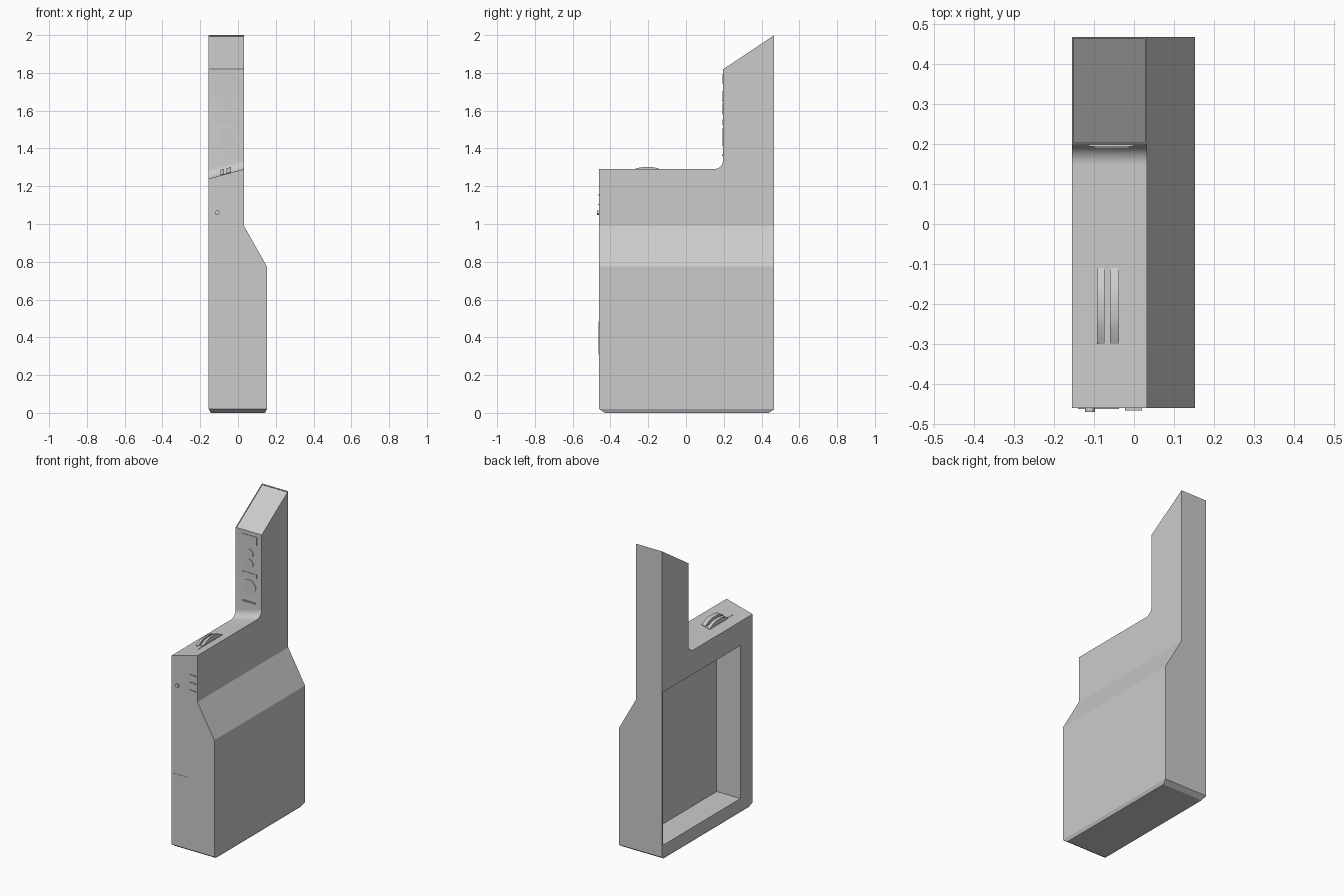
import bpy, bmesh, math
from mathutils import Vector

if "Cube" in bpy.data.objects:
    bpy.data.objects.remove(bpy.data.objects["Cube"])

X0, X1, X2 = -0.155, 0.032, 0.153      # left side, upper right side, lower right side
Y0, Y1, YT = -0.46, 0.467, 0.197       # front, back, tower front
TILT = 0.05 / (X1 - X0)                # sideways slope of the shelf


def shelf_z(x):
    return 1.29 + TILT * (x - X1)


def loft(name, a, b):
    """Solid between two matching closed loops of 3D points."""
    bm = bmesh.new()
    va = [bm.verts.new(p) for p in a]
    vb = [bm.verts.new(p) for p in b]
    n = len(a)
    bm.faces.new(va)
    bm.faces.new(vb[::-1])
    for i in range(n):
        j = (i + 1) % n
        bm.faces.new((va[j], va[i], vb[i], vb[j]))
    bmesh.ops.recalc_face_normals(bm, faces=bm.faces)
    me = bpy.data.meshes.new(name)
    bm.to_mesh(me)
    bm.free()
    ob = bpy.data.objects.new(name, me)
    bpy.context.collection.objects.link(ob)
    return ob


def along_y(name, prof, y0, y1):
    return loft(name, [(x, y0, z) for x, z in prof], [(x, y1, z) for x, z in prof])


def along_x(name, prof, x0, x1):
    return loft(name, [(x0, y, z) for y, z in prof], [(x1, y, z) for y, z in prof])


def rect(a0, a1, b0, b1):
    return [(a0, b0), (a1, b0), (a1, b1), (a0, b1)]


def circle(x, z, r, n=24):
    return [(x + r * math.cos(2 * math.pi * i / n), z + r * math.sin(2 * math.pi * i / n)) for i in range(n)]


def boolean(ob, cutter, op):
    m = ob.modifiers.new(op, 'BOOLEAN')
    m.operation, m.solver, m.object = op, 'EXACT', cutter
    bpy.context.view_layer.objects.active = ob
    bpy.ops.object.modifier_apply(modifier=m.name)
    bpy.data.objects.remove(cutter)


# Housing: side outline with tilted shelf and rounded inner corner
def side_loop(x):
    s, r = shelf_z(x), 0.05
    pts = [(Y0 + 0.03, 0), (Y1 - 0.03, 0), (Y1, 0.02), (Y1, 2.0), (YT, 1.82)]
    for i in range(9):
        a = math.pi / 2 * i / 8
        pts.append((YT - r + r * math.cos(a), s + r - r * math.sin(a)))
    pts += [(Y0, s), (Y0, 0.02)]
    return [(x, y, z) for y, z in pts]


housing = loft("housing", side_loop(-0.3), side_loop(0.3))

# Front outline trims the housing to its narrow top and wide base
front = [(X0 + 0.01, -0.0001), (X2 - 0.01, -0.0001), (X2, 0.02), (X2, 0.775),
         (X1, 0.99), (X1, 2.1), (X0, 2.1), (X0, 0.02)]
boolean(housing, along_y("front_trim", front, -0.6, 0.6), 'INTERSECT')

# Open compartment in the left side
boolean(housing, along_x("compartment_cutter", rect(-0.335, 0.455, 0.095, 1.085), X0 - 0.1, X0 + 0.17), 'DIFFERENCE')

# Shallow window inset in the slanted tower top
p, q = Vector((YT, 1.82)), Vector((Y1, 2.0))
d = (q - p).normalized()
nrm = Vector((-d.y, d.x))
window = [p + d * 0.006 - nrm * 0.004, q - d * 0.006 - nrm * 0.004,
          q - d * 0.006 + nrm * 0.05, p + d * 0.006 + nrm * 0.05]
boolean(housing, along_x("window_cutter", [tuple(v) for v in window], X0 + 0.004, X1 - 0.004), 'DIFFERENCE')

# Low-relief controls on the tower front
tower = {
    "tower_display": rect(-0.113, -0.003, 1.74, 1.795),
    "tower_button_upper": circle(-0.058, 1.675, 0.03),
    "tower_button_lower": circle(-0.058, 1.61, 0.03),
    "tower_bar": rect(-0.113, -0.003, 1.525, 1.553),
    "tower_dial": circle(-0.058, 1.46, 0.048),
}
for name, prof in tower.items():
    along_y(name, prof, YT - 0.003, YT + 0.01)
along_y("tower_ledge", rect(-0.1, -0.012, 1.36, 1.368), YT - 0.007, YT + 0.01)

# Front details: knob, three indicator strips and a low panel
along_y("front_knob", circle(-0.11, 1.06, 0.012, 16), Y0 - 0.01, Y0 + 0.01)
for i in range(3):
    z = 1.05 + 0.05 * i
    along_y(f"indicator_strip_{i + 1}", rect(-0.022, 0.02, z, z + 0.006), Y0 - 0.006, Y0 + 0.01)
along_y("front_panel", rect(-0.14, -0.038, 0.31, 0.485), Y0 - 0.002, Y0 + 0.01)


# Thumb slider on the shelf: thin plate and two raised ridges
def on_shelf(name, x0, x1, outline):
    loops = [[(x, y, shelf_z(x) + h) for y, h in outline] for x in (x0, x1)]
    return loft(name, *loops)


on_shelf("slider_plate", -0.088, -0.035, rect(-0.36, -0.11, -0.01, 0.002))
ridge = [(-0.30, -0.01), (-0.11, -0.01), (-0.11, 0.004), (-0.15, 0.024),
         (-0.18, 0.03), (-0.23, 0.03), (-0.26, 0.024), (-0.30, 0.004)]
on_shelf("slider_ridge_left", -0.092, -0.074, ridge)
on_shelf("slider_ridge_right", -0.06, -0.037, ridge)

# Smooth the rounded parts, keep hard edges crisp
bpy.ops.object.select_all(action='SELECT')
bpy.context.view_layer.objects.active = housing
bpy.ops.object.shade_smooth_by_angle(angle=math.radians(24))
